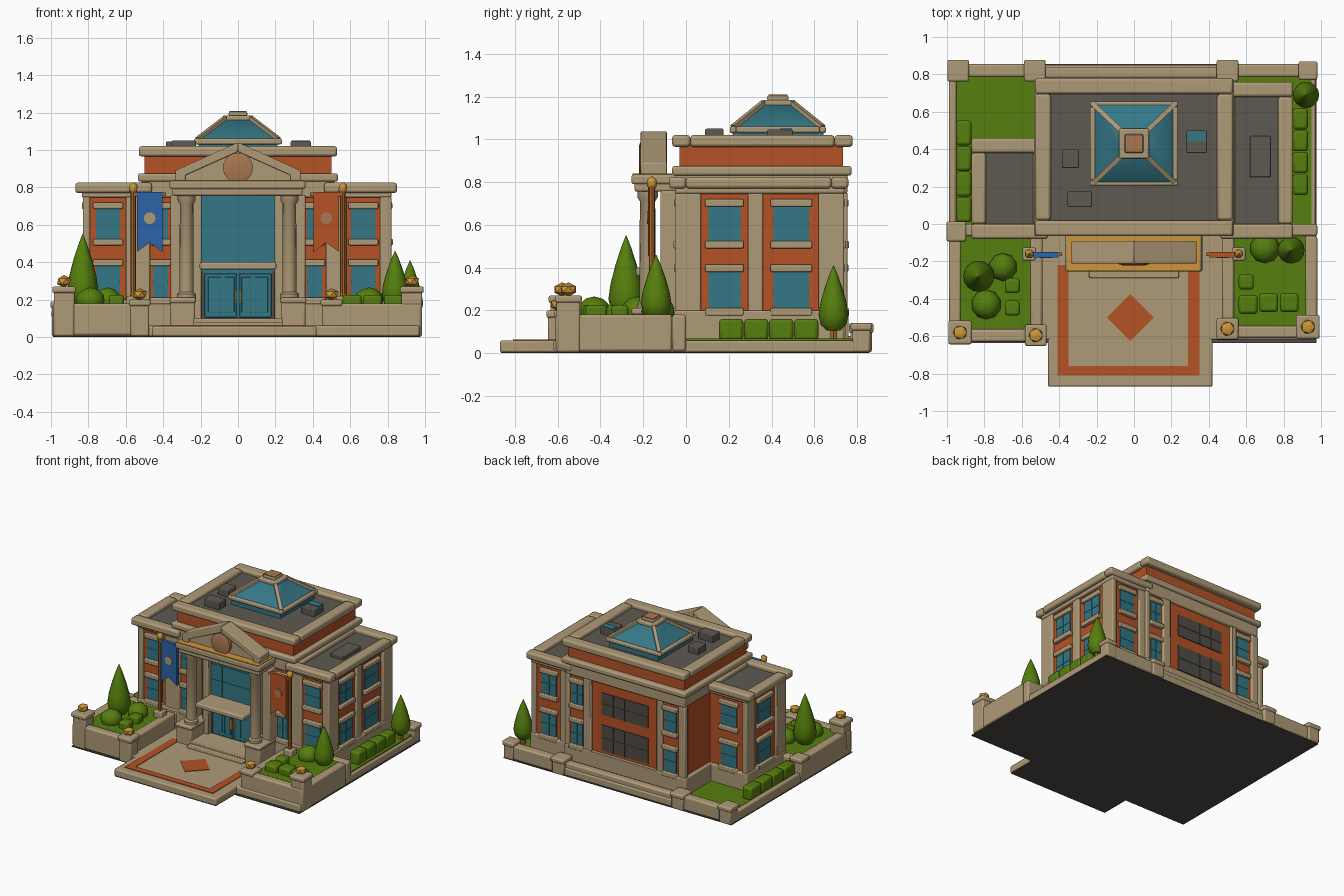
import bpy, bmesh, math
from mathutils import Matrix, Vector


def mat(name, r, g, b):
    m = bpy.data.materials.new(name)
    m.diffuse_color = (r, g, b, 1)
    return m


STONE = mat("sandstone", 0.43, 0.325, 0.185)
BRICK = mat("terracotta", 0.46, 0.085, 0.018)
GLASS = mat("teal_glass", 0.034, 0.185, 0.24)
TAN = mat("clay_tan", 0.40, 0.19, 0.085)
GREEN = mat("leaf_green", 0.092, 0.21, 0.004)
SLATE = mat("roof_grey", 0.11, 0.098, 0.082)
GOLD = mat("gold", 0.62, 0.30, 0.04)
BLUE = mat("banner_blue", 0.025, 0.125, 0.39)
COPPER = mat("copper", 0.42, 0.15, 0.025)
SHADE = mat("shutter_grey", 0.08, 0.072, 0.06)


def finish(name, bm, m, bevel=0):
    bmesh.ops.recalc_face_normals(bm, faces=bm.faces)
    me = bpy.data.meshes.new(name)
    bm.to_mesh(me)
    bm.free()
    me.materials.append(m)
    ob = bpy.data.objects.new(name, me)
    bpy.context.collection.objects.link(ob)
    if bevel:
        mod = ob.modifiers.new("soft_edges", 'BEVEL')
        mod.width, mod.segments = bevel, 2
    return ob


def boxes(name, items, m, bevel=0.0):
    """One object from boxes given as x0, x1, y0, y1, z0, z1."""
    bm = bmesh.new()
    for x0, x1, y0, y1, z0, z1 in items:
        t = Matrix.Translation(((x0 + x1) / 2, (y0 + y1) / 2, (z0 + z1) / 2))
        bmesh.ops.create_cube(bm, size=1, matrix=t @ Matrix.Diagonal((x1 - x0, y1 - y0, z1 - z0, 1)))
    return finish(name, bm, m, bevel)


def ring(x0, x1, y0, y1, z0, z1, w):
    return [(x0, x1, y0, y0 + w, z0, z1), (x0, x1, y1 - w, y1, z0, z1),
            (x0, x0 + w, y0 + w, y1 - w, z0, z1), (x1 - w, x1, y0 + w, y1 - w, z0, z1)]


def lathe(name, loc, profile, m, sides=16):
    """Stack of rings from (radius, height) pairs."""
    bm = bmesh.new()
    turn = math.pi / 4 if name.startswith("skylight") else 0
    rows = [[bm.verts.new((loc[0] + r * math.cos(2 * math.pi * i / sides + turn),
                           loc[1] + r * math.sin(2 * math.pi * i / sides + turn), loc[2] + h))
             for i in range(sides)] for r, h in profile]
    for a, b in zip(rows, rows[1:]):
        for i in range(sides):
            j = (i + 1) % sides
            bm.faces.new((a[i], a[j], b[j], b[i]))
    bm.faces.new(rows[0])
    bm.faces.new(rows[-1])
    return finish(name, bm, m)


def slab(name, pts, y0, y1, m, bevel=0):
    """Outline in x, z extruded along y."""
    bm = bmesh.new()
    f = bm.faces.new([bm.verts.new((x, y0, z)) for x, z in pts])
    g = bmesh.ops.extrude_face_region(bm, geom=[f])
    bmesh.ops.translate(bm, vec=(0, y1 - y0, 0), verts=[v for v in g["geom"] if isinstance(v, bmesh.types.BMVert)])
    return finish(name, bm, m, bevel)


def blob(name, loc, scale, m, sub=1):
    bm = bmesh.new()
    bmesh.ops.create_icosphere(bm, subdivisions=sub, radius=1,
                               matrix=Matrix.Translation(loc) @ Matrix.Diagonal((*scale, 1)))
    return finish(name, bm, m)


def facade(name, wall, start, end, bays, pane=GLASS, rows=((0.21, 0.38), (0.525, 0.685))):
    """Pilasters fill the gaps between the window bays (u0, u1, glass0, glass1)."""
    axis, c, s = wall

    def on(u0, u1, z0, z1, d0, d1):
        a, b = sorted((c + s * d0, c + s * d1))
        return (u0, u1, a, b, z0, z1) if axis == 'y' else (a, b, u0, u1, z0, z1)
    edges = [start] + [v for b in bays for v in b[:2]] + [end]
    stone = [on(edges[i], edges[i + 1], 0.05, 0.75, -0.02, 0.02) for i in range(0, len(edges), 2)
             if edges[i + 1] - edges[i] > 0.005]
    stone.append(on(start, end, 0.05, 0.20, -0.02, 0.026))
    glass, bars, trim = [], [], []
    for b in bays:
        if len(b) < 4:
            continue
        for z0, z1 in rows:
            g0, g1 = b[2:]
            n = max(2, round((g1 - g0) / 0.09))
            glass.append(on(g0, g1, z0, z1, -0.005, 0.007))
            bars += [on(u - 0.003, u + 0.003, z0, z1, 0.006, 0.01)
                     for u in (g0 + (g1 - g0) * k / n for k in range(1, n))]
            bars.append(on(g0, g1, (z0 + z1) / 2 - 0.003, (z0 + z1) / 2 + 0.003, 0.006, 0.01))
            trim += [on(g0 - 0.015, g1 + 0.015, z1, z1 + 0.035, -0.01, 0.025),
                     on(g0 - 0.015, g1 + 0.015, z0 - 0.035, z0, -0.01, 0.028)]
    boxes(name + "_pilasters", stone, STONE, 0.008)
    if glass:
        boxes(name + "_panes", glass, pane)
        boxes(name + "_glazing_bars", bars, pane)
        if pane == GLASS:
            boxes(name + "_sills", trim, STONE, 0.006)


# ground slab, front walk and lawns
boxes("ground_slab", [(-0.99, 0.97, -0.62, 0.85, 0.002, 0.06)], STONE, 0.01)
boxes("front_walk", [(-0.46, 0.42, -0.87, -0.55, 0.002, 0.059)], STONE, 0.01)
boxes("underside", [(-0.99, 0.975, -0.635, 0.855, 0, 0.006), (-0.455, 0.415, -0.865, -0.6, 0, 0.006)], SHADE)
boxes("walk_border", [(-0.41, 0.35, -0.81, -0.76, 0.055, 0.064), (-0.41, -0.35, -0.76, -0.22, 0.055, 0.064),
                      (0.29, 0.35, -0.76, -0.22, 0.055, 0.064)], BRICK)
lathe("walk_diamond", (-0.02, -0.5, 0.055), [(0.125, 0), (0.125, 0.009)], BRICK, 4)
boxes("lawns", [(-0.95, -0.53, 0.0, 0.79, 0.055, 0.068), (0.54, 0.95, 0.0, 0.79, 0.055, 0.068),
                (-0.93, -0.55, -0.56, -0.03, 0.1, 0.172), (0.53, 0.92, -0.55, -0.03, 0.1, 0.172)], GREEN)

# garden walls and posts
walls = [(-0.53, 0.52, 0.78, 0.84, 0.008, 0.10), (-0.99, -0.53, 0.785, 0.855, 0.008, 0.115),
         (0.52, 0.96, 0.785, 0.855, 0.008, 0.115), (-0.99, -0.95, 0.0, 0.8, 0.008, 0.08)]
for x0, x1, y0 in ((-0.99, -0.49, -0.63), (0.47, 0.98, -0.61)):
    walls += ring(x0, x1, y0, 0.0, 0.008, 0.18, 0.065)
boxes("garden_walls", walls, STONE, 0.012)
posts = [(-0.93, -0.58, 0.27, 0.055), (0.93, -0.55, 0.27, 0.055), (-0.525, -0.595, 0.20, 0.05), (0.5, -0.56, 0.20, 0.05),
         (-0.95, -0.04, 0.19, 0.045), (-0.94, 0.82, 0.14, 0.05), (0.93, 0.82, 0.14, 0.042),
         (-0.53, 0.82, 0.13, 0.05), (0.5, 0.82, 0.13, 0.05)]
boxes("garden_posts", [(x - w, x + w, y - w, y + w, 0.004, h - 0.02) for x, y, h, w in posts], STONE, 0.01)
boxes("post_caps", [(x - w - .008, x + w + .008, y - w - .008, y + w + .008, h - 0.035, h) for x, y, h, w in posts],
      STONE, 0.01)
for x, y, h, w in posts[:4]:
    blob("post_ornament", (x, y, h + 0.028), (0.042, 0.042, 0.033), GOLD)

# building bodies
boxes("main_body", [(-0.5, 0.5, -0.03, 0.735, 0.04, 0.99)], BRICK)
boxes("left_wing_body", [(-0.81, -0.45, -0.03, 0.42, 0.04, 0.78)], BRICK)
boxes("right_wing_body", [(0.45, 0.80, -0.03, 0.72, 0.04, 0.78)], BRICK)
boxes("friezes", [(-0.515, 0.515, -0.05, 0.755, 0.745, 0.84), (-0.835, -0.45, -0.052, 0.44, 0.745, 0.78),
                  (0.45, 0.822, -0.052, 0.742, 0.745, 0.78)], STONE, 0.01)
boxes("main_lower_cornice", [(-0.535, 0.535, -0.065, 0.775, 0.83, 0.875)], STONE, 0.012)
boxes("main_upper_cornice", ring(-0.53, 0.53, -0.065, 0.78, 0.965, 1.02, 0.085), STONE, 0.014)
boxes("wing_cornices", ring(-0.87, -0.46, -0.08, 0.46, 0.77, 0.825, 0.08)
      + ring(0.46, 0.85, -0.08, 0.76, 0.77, 0.825, 0.08), STONE, 0.014)
boxes("roof_decks", [(-0.46, 0.46, 0.0, 0.71, 0.97, 0.992), (-0.8, -0.5, 0.0, 0.4, 0.77, 0.795),
                     (0.5, 0.78, 0.0, 0.7, 0.77, 0.795)], SLATE)
boxes("roof_units", [(-0.385, -0.295, 0.30, 0.40, 0.98, 1.045), (-0.355, -0.225, 0.09, 0.175, 0.98, 1.05),
                     (0.62, 0.73, 0.25, 0.47, 0.78, 0.825)], SLATE, 0.006)
boxes("roof_vent", [(0.28, 0.39, 0.38, 0.50, 0.98, 1.045)], SLATE, 0.006)
boxes("roof_vent_glass", [(0.285, 0.385, 0.44, 0.495, 1.04, 1.05)], GLASS)

# facades
facade("front_left", ('y', -0.03, -1), -0.83, -0.34, [(-0.79, -0.60, -0.76, -0.63), (-0.47, -0.36, -0.455, -0.375)])
facade("front_right", ('y', -0.03, -1), 0.34, 0.82, [(0.36, 0.47, 0.37, 0.45), (0.58, 0.76, 0.605, 0.735)])
facade("right_side", ('x', 0.80, 1), -0.05, 0.74, [(0.07, 0.29, 0.105, 0.255), (0.36, 0.62, 0.41, 0.575)])
facade("left_side", ('x', -0.81, -1), -0.05, 0.44, [(0.07, 0.33, 0.12, 0.28)])
facade("left_wing_back", ('y', 0.42, 1), -0.83, -0.5, [(-0.79, -0.5, -0.735, -0.60)])
facade("main_left_side", ('x', -0.5, -1), 0.42, 0.755, [(0.42, 0.72)])
facade("right_wing_back", ('y', 0.72, 1), 0.5, 0.82, [(0.57, 0.78, 0.61, 0.735)])
facade("back_right", ('y', 0.735, 1), 0.29, 0.52, [(0.36, 0.48, 0.375, 0.465)])
facade("back_left", ('y', 0.735, 1), -0.52, -0.27, [(-0.46, -0.32, -0.435, -0.335)])
facade("back_centre", ('y', 0.735, 1), -0.28, 0.30, [(-0.275, 0.295, -0.19, 0.21)], SHADE, ((0.22, 0.42), (0.50, 0.67)))

# skylight: glass hip with stone ribs
lathe("skylight_glass", (0, 0.43, 0), [(0.30, 0.98), (0.30, 1.055), (0.085, 1.175)], GLASS, 4)
boxes("skylight_curb", ring(-0.235, 0.235, 0.205, 0.655, 1.03, 1.06, 0.03), STONE, 0.008)
boxes("skylight_cap", [(-0.08, 0.08, 0.35, 0.51, 1.155, 1.185), (-0.05, 0.05, 0.38, 0.48, 1.18, 1.205)], STONE, 0.008)
boxes("skylight_cap_plate", [(-0.045, 0.045, 0.385, 0.475, 1.2, 1.209)], TAN)
bm = bmesh.new()
for sx in (-1, 1):
    for sy in (-1, 1):
        a, b = Vector((sx * 0.215, 0.43 + sy * 0.208, 1.055)), Vector((sx * 0.062, 0.43 + sy * 0.062, 1.172))
        q = (b - a).to_track_quat('Z', 'Y').to_matrix().to_4x4()
        bmesh.ops.create_cube(bm, size=1, matrix=Matrix.Translation((a + b) / 2) @ q
                              @ Matrix.Diagonal((0.026, 0.026, (b - a).length, 1)))
finish("skylight_ribs", bm, STONE)

# portico
boxes("entablature", [(-0.35, 0.345, -0.24, -0.02, 0.755, 0.80), (-0.365, 0.36, -0.255, -0.02, 0.79, 0.835)], STONE, 0.01)
boxes("portico_ledge", [(-0.355, 0.35, -0.25, -0.066, 0.832, 0.84)], GOLD)
slab("pediment_panel", [(-0.31, 0.835), (0.31, 0.835), (0.31, 0.86), (0, 1.01), (-0.31, 0.86)], -0.19, -0.09, STONE)
for s in (-1, 1):
    slab("pediment_rake", [(s * 0.335, 0.835), (s * 0.335, 0.89), (0, 1.04), (0, 0.99), (s * 0.28, 0.865), (s * 0.28, 0.835)],
         -0.212, -0.09, STONE, 0.006)
medal = lathe("pediment_medallion", (0, 0, 0), [(0.08, -0.02), (0.08, 0.02), (0.06, 0.026)], TAN, 20)
medal.data.transform(Matrix.Translation((0, -0.195, 0.905)) @ Matrix.Rotation(math.pi / 2, 4, 'X'))
for s in (-1, 1):
    boxes("column_pedestal", [(s * 0.295 - 0.065, s * 0.295 + 0.065, -0.25, -0.03, 0.05, 0.19),
                              (s * 0.295 - 0.07, s * 0.295 + 0.07, -0.255, -0.03, 0.18, 0.21)], STONE, 0.01)
    lathe("column", (s * 0.275, -0.18, 0.2), [(0.05, 0), (0.05, 0.03), (0.038, 0.04), (0.036, 0.51), (0.048, 0.53),
                                              (0.048, 0.565)], STONE)
    boxes("portico_pilaster", [(s * 0.325 - 0.035, s * 0.325 + 0.035, -0.12, -0.02, 0.2, 0.76),
                               (s * 0.22 - 0.025, s * 0.22 + 0.025, -0.09, -0.02, 0.06, 0.76)], STONE, 0.008)
    # door leaves
    boxes("door_leaf", [(s * 0.093 - 0.085, s * 0.093 + 0.085, -0.06, -0.05, 0.105, 0.34)], GLASS, 0.004)
    boxes("door_pane", [(s * 0.125 - 0.035, s * 0.125 + 0.035, -0.066, -0.058, 0.13, 0.32),
                        (s * 0.045 - 0.025, s * 0.045 + 0.025, -0.066, -0.058, 0.13, 0.32)], GLASS, 0.003)
    boxes("door_handle", [(s * 0.012 - 0.005, s * 0.012 + 0.005, -0.078, -0.058, 0.18, 0.25)], GOLD)
boxes("entrance_glass", [(-0.2, 0.2, -0.052, -0.02, 0.1, 0.76)], GLASS)
boxes("entrance_bars", [(x - 0.003, x + 0.003, -0.056, -0.05, 0.4, 0.755) for x in (-0.1, 0, 0.1)]
      + [(-0.2, 0.2, -0.056, -0.05, z - 0.003, z + 0.003) for z in (0.52, 0.64)], GLASS)
boxes("door_surround", [(-0.2, 0.2, -0.056, -0.05, 0.1, 0.108), (-0.2, -0.18, -0.056, -0.05, 0.1, 0.35),
                        (0.18, 0.2, -0.056, -0.05, 0.1, 0.35)], SHADE)
boxes("entrance_canopy", [(-0.205, 0.205, -0.235, -0.03, 0.36, 0.40)], STONE, 0.01)
boxes("entrance_steps", [(-0.24, 0.24, -0.25, -0.02, 0.05, 0.1), (-0.24, 0.24, -0.29, -0.02, 0.05, 0.08)], STONE, 0.006)

# banners on poles
for s, m, tag in ((-1, BLUE, "left"), (1, BRICK, "right")):
    px = s * 0.56
    boxes(tag + "_pole_base", [(px - 0.035, px + 0.035, -0.195, -0.125, 0.06, 0.22)], STONE, 0.008)
    lathe(tag + "_pole", (px, -0.16, 0.2), [(0.018, 0), (0.014, 0.05), (0.014, 0.56), (0.02, 0.58)], COPPER, 8)
    blob(tag + "_finial", (px, -0.16, 0.795), (0.027, 0.027, 0.034), GOLD)
    boxes(tag + "_banner_rod", [(min(px, s * 0.385), max(px, s * 0.385), -0.172, -0.152, 0.755, 0.772)], COPPER)
    slab(tag + "_banner", [(s * 0.54, 0.775), (s * 0.405, 0.775), (s * 0.405, 0.455), (s * 0.472, 0.505), (s * 0.54, 0.455)],
         -0.178, -0.150, m)
    badge = lathe(tag + "_banner_badge", (0, 0, 0), [(0.032, 0), (0.032, 0.006)], STONE if s < 0 else TAN, 10)
    badge.data.transform(Matrix.Translation((s * 0.472, -0.177, 0.635)) @ Matrix.Rotation(math.pi / 2, 4, 'X'))

# trees, bushes and hedges
for x, y, z, h, r in ((-0.83, -0.28, 0.16, 0.39, 0.083), (0.84, -0.14, 0.16, 0.30, 0.072), (0.92, 0.69, 0.105, 0.305, 0.07)):
    lathe("cypress", (x, y, z), [(r * k, h * t) for k, t in ((0.45, 0), (0.85, 0.09), (1, 0.24), (0.88, 0.42),
                                                            (0.6, 0.65), (0.28, 0.86), (0.02, 1))], GREEN, 16)
    lathe("cypress_trunk", (x, y, 0.06), [(0.02, 0), (0.02, z - 0.05)], COPPER, 6)
for x, y, r in ((-0.7, -0.23, 0.075), (-0.79, -0.43, 0.08), (0.70, -0.13, 0.08)):
    blob("round_bush", (x, y, 0.195), (r, r, 0.07), GREEN, 2)
cubes = [(-0.65, -0.33, 0.04), (-0.65, -0.45, 0.04), (0.61, -0.43, 0.05), (0.72, -0.42, 0.05), (0.83, -0.42, 0.05),
         (0.60, -0.31, 0.04)]
boxes("clipped_bushes", [(x - r, x + r, y - r, y + r, 0.15, 0.225) for x, y, r in cubes], GREEN, 0.015)
boxes("side_hedges", [(0.85, 0.93, 0.155 + i * 0.117, 0.268 + i * 0.117, 0.06, 0.16) for i in range(4)]
      + [(-0.95, -0.87, 0.01 + i * 0.137, 0.143 + i * 0.137, 0.06, 0.16) for i in range(4)], GREEN, 0.015)

# smooth the round parts, keep hard edges
bpy.ops.object.select_all(action='SELECT')
bpy.context.view_layer.objects.active = bpy.data.objects["column"]
bpy.ops.object.shade_smooth_by_angle(angle=math.radians(40))
